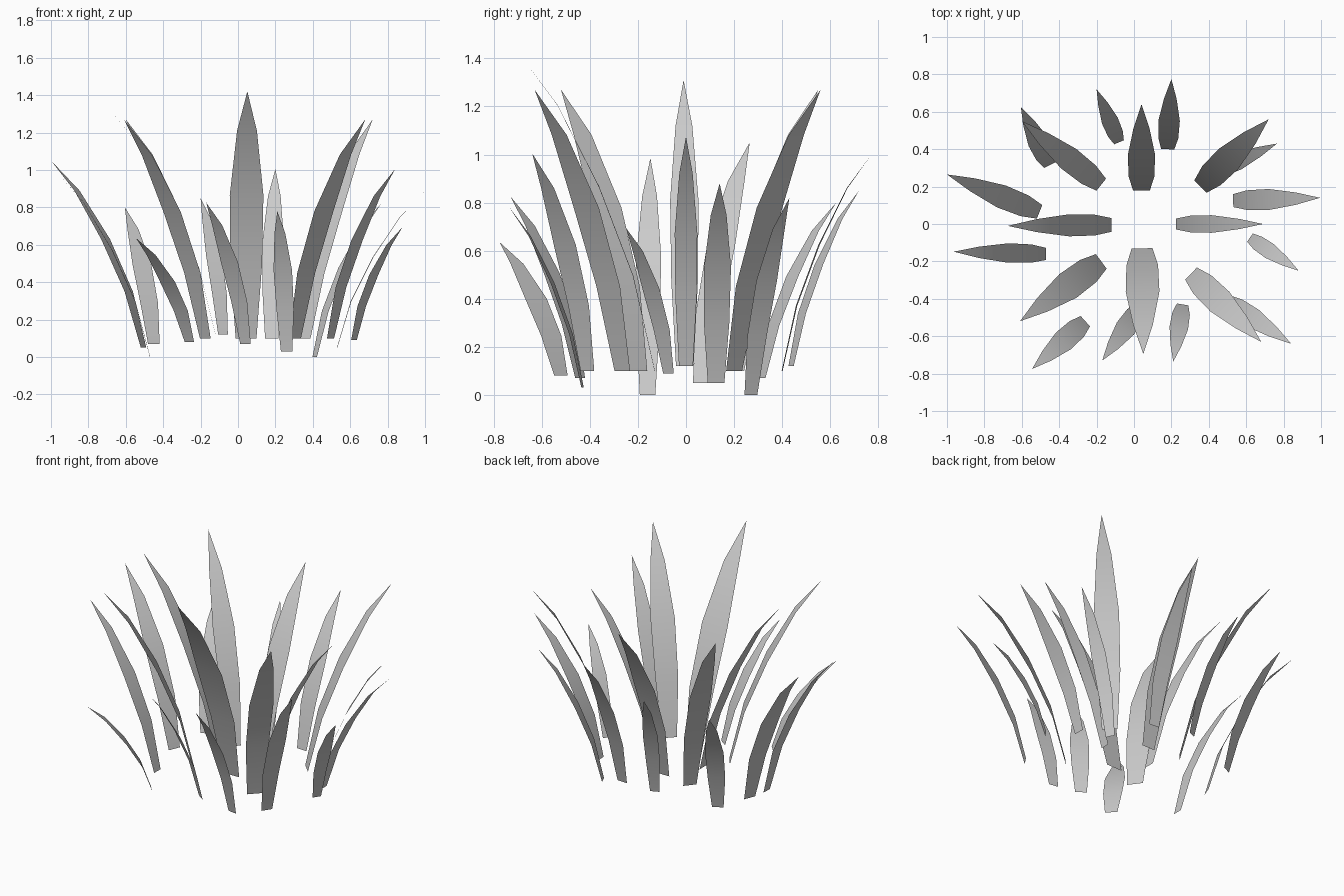
import bpy
from mathutils import Vector

# base x, y, z, tip x, y, z, greatest half width
BLADES = {
    "inner_left": (-.12, -.005, .12, -.675, -.01, 1.31, .059),
    "inner_right": (.225, 0, .12, .69, 0, 1.075, .047),
    "inner_front": (.043, -.13, .1, .05, -.695, 1.42, .09),
    "inner_back": (.04, .18, .1, .04, .64, 1.195, .073),
    "inner_front_left": (-.175, -.2, .1, -.61, -.52, 1.27, .078),
    "inner_back_left": (-.175, .21, .1, -.6, .55, 1.27, .066),
    "inner_back_right": (.355, .2, .1, .72, .56, 1.27, .075),
    "inner_front_right": (.305, -.265, .1, .68, -.63, 1.27, .073),
    "outer_front_right": (.495, -.41, .1, .84, -.64, 1.005, .055),
    "outer_front": (.26, -.43, .03, .21, -.735, .78, .05),
    "outer_front_mid": (.04, -.44, .07, -.17, -.73, .825, .056),
    "outer_front_left": (-.26, -.52, .08, -.545, -.775, .635, .06),
    "outer_left": (-.47, -.16, 0, -.965, -.148, .985, .052),
    "outer_left_back": (-.505, .065, .05, -1.0, .265, 1.05, .063),
    "outer_right": (.53, .125, .05, .995, .14, .88, .056),
    "outer_right_front": (.62, -.073, .09, .88, -.25, .695, .043),
    "outer_right_back": (.41, .27, 0, .765, .43, .82, .047),
    "outer_back": (.18, .4, .1, .2, .775, 1.005, .057),
    "outer_back_mid": (-.08, .437, .12, -.2, .72, .85, .045),
    "outer_back_left": (-.45, .315, .07, -.605, .625, .8, .056),
}
# shared leaf profile: outward fraction, height fraction, width fraction
PROFILE = [(0, 0, .62), (.16, .3, .94), (.41, .58, 1), (.72, .84, .59), (1, 1, 0)]


def blade(name, bx, by, bz, tx, ty, tz, half):
    base = Vector((bx, by, bz))
    out = Vector((tx - bx, ty - by, 0))
    side = Vector((-out.y, out.x, 0)).normalized() * half
    verts = []
    for u, v, w in PROFILE[:-1]:
        c = base + out * u + Vector((0, 0, (tz - bz) * v))
        verts += [c - side * w, c + side * w]
    verts.append(Vector((tx, ty, tz)))
    n = len(verts)
    faces = [(i, i + 1, i + 3, i + 2) for i in range(0, n - 3, 2)] + [(n - 3, n - 2, n - 1)]
    me = bpy.data.meshes.new(name)
    me.from_pydata(verts, [], faces)
    me.shade_smooth()
    bpy.context.collection.objects.link(bpy.data.objects.new(name, me))


# grass tuft
for name, spec in BLADES.items():
    blade(name + "_blade", *spec)
